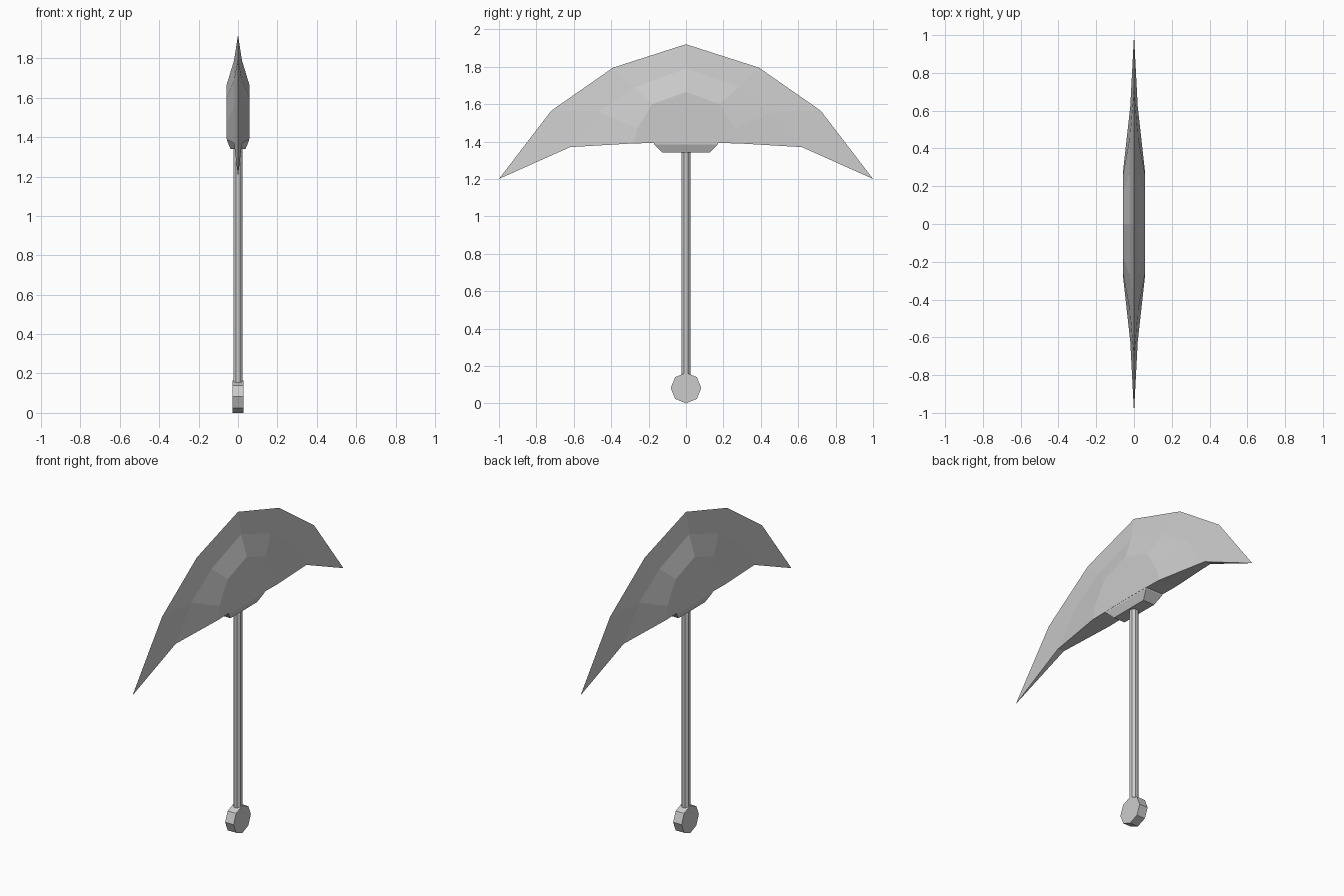
import bpy, bmesh, math

if "Cube" in bpy.data.objects:
    bpy.data.objects.remove(bpy.data.objects["Cube"])

def finish(bm, name):
    bmesh.ops.remove_doubles(bm, verts=bm.verts, dist=0.0005)
    bmesh.ops.recalc_face_normals(bm, faces=bm.faces)
    me = bpy.data.meshes.new(name)
    bm.to_mesh(me)
    bm.free()
    ob = bpy.data.objects.new(name, me)
    bpy.context.collection.objects.link(ob)
    return ob

def prism(name, sides, radius, depth, location, rotation):
    bpy.ops.mesh.primitive_cylinder_add(vertices=sides, radius=radius, depth=depth,
                                        location=location, rotation=rotation)
    bpy.context.object.name = name

# Blade: three nested arcs (y, z, half thickness), one quarter mirrored to four
edge = [(0, 1.92, 0), (.39, 1.795, 0), (.72, 1.565, 0), (1, 1.2, 0)]
bevel = [(0, 1.79, .02), (.28, 1.69, .02), (.47, 1.56, .02), (.62, 1.37, .02)]
cheek = [(0, 1.665, .058), (.18, 1.6, .058), (.26, 1.47, .058), (.28, 1.39, .058)]
hub = (0, 1.395, .058)

bm = bmesh.new()
for sx in (-1, 1):
    for sy in (-1, 1):
        def face(points):
            bm.faces.new([bm.verts.new((sx * x, sy * y, z)) for y, z, x in points])
        for outer, inner in ((edge, bevel), (bevel, cheek)):
            for i in range(3):
                face([outer[i], outer[i + 1], inner[i + 1], inner[i]])
        face(cheek + [hub])
        # underside, from the tip to the middle
        mid = [(y, z, 0) for y, z, _ in (bevel[3], cheek[3], hub)]
        face([edge[3], bevel[3], mid[0]])
        face([bevel[3], cheek[3], mid[1], mid[0]])
        face([cheek[3], hub, mid[2], mid[1]])
finish(bm, "blade")

# Collar tapering down below the blade
bm = bmesh.new()
rings = []
for z, hx, hy in ((1.41, .057, .18), (1.385, .057, .17), (1.34, .038, .125)):
    rings.append([bm.verts.new((a * hx, b * hy, z))
                  for a, b in ((-1, -1), (1, -1), (1, 1), (-1, 1))])
for lo, hi in zip(rings, rings[1:]):
    for i in range(4):
        j = (i + 1) % 4
        bm.faces.new((lo[i], lo[j], hi[j], hi[i]))
bm.faces.new(rings[0])
bm.faces.new(rings[-1])
finish(bm, "collar")

# Handle and pommel
prism("handle", 8, .026, 1.25, (0, 0, .775), (0, 0, math.pi / 8))
prism("pommel", 8, .082, .056, (0, 0, .082), (0, math.pi / 2, 0))
